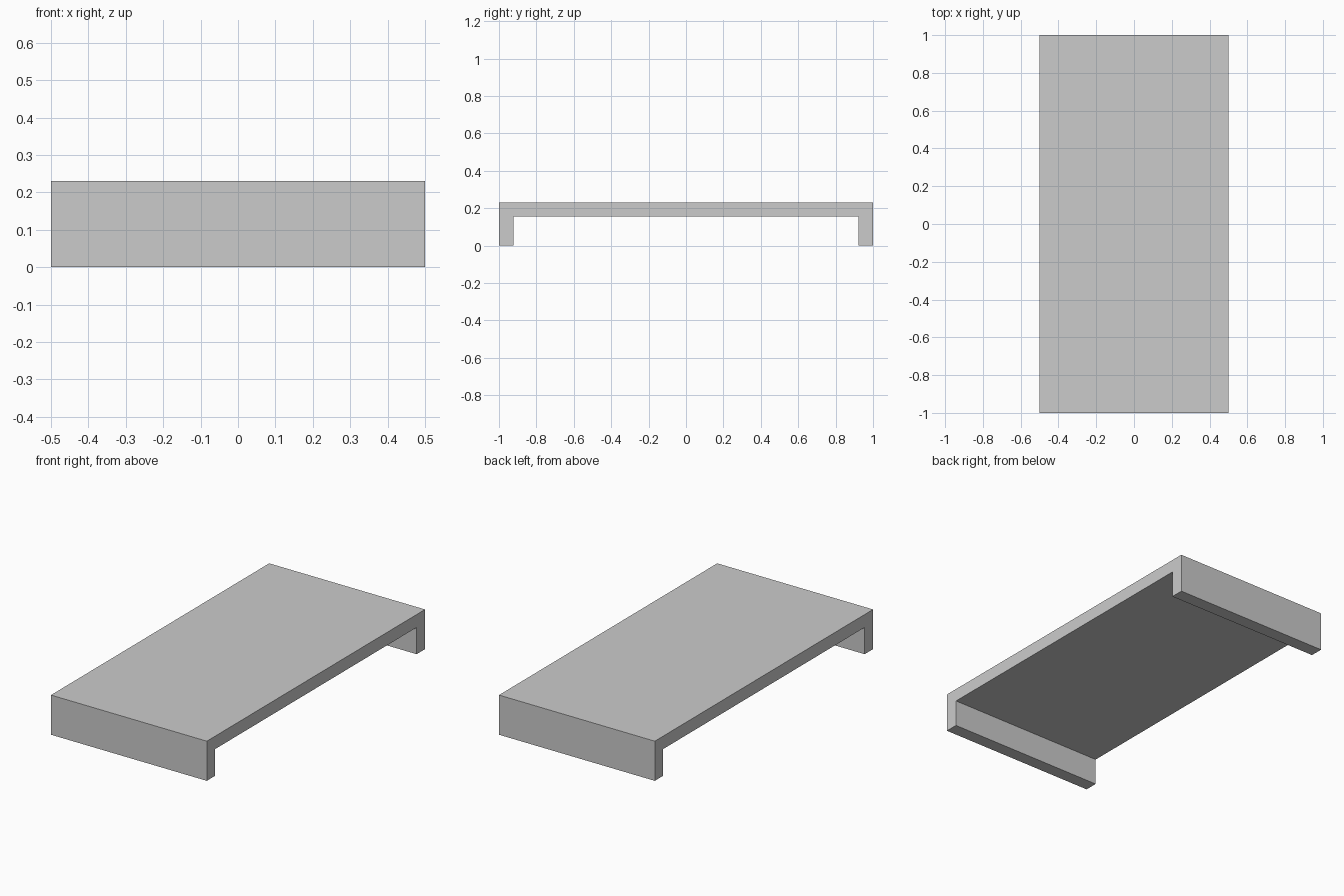
import bpy, bmesh

if "Cube" in bpy.data.objects:
    bpy.data.objects.remove(bpy.data.objects["Cube"])

HALF_W, HALF_L = 0.5, 1.0
HEIGHT, UNDERSIDE, WALL = 0.23, 0.155, 0.077

# U-shaped side profile (y, z): flat top with a short wall at each end
half = [(HALF_L - WALL, UNDERSIDE), (HALF_L - WALL, 0), (HALF_L, 0), (HALF_L, HEIGHT)]
profile = half + [(-y, z) for y, z in reversed(half)]

# Extrude the profile across the width
bm = bmesh.new()
face = bm.faces.new([bm.verts.new((-HALF_W, y, z)) for y, z in profile])
ext = bmesh.ops.extrude_face_region(bm, geom=[face], use_keep_orig=True)
moved = [v for v in ext["geom"] if isinstance(v, bmesh.types.BMVert)]
bmesh.ops.translate(bm, verts=moved, vec=(2 * HALF_W, 0, 0))
bmesh.ops.recalc_face_normals(bm, faces=bm.faces)

mesh = bpy.data.meshes.new("low_table")
bm.to_mesh(mesh)
bm.free()
table = bpy.data.objects.new("low_table", mesh)
bpy.context.collection.objects.link(table)
